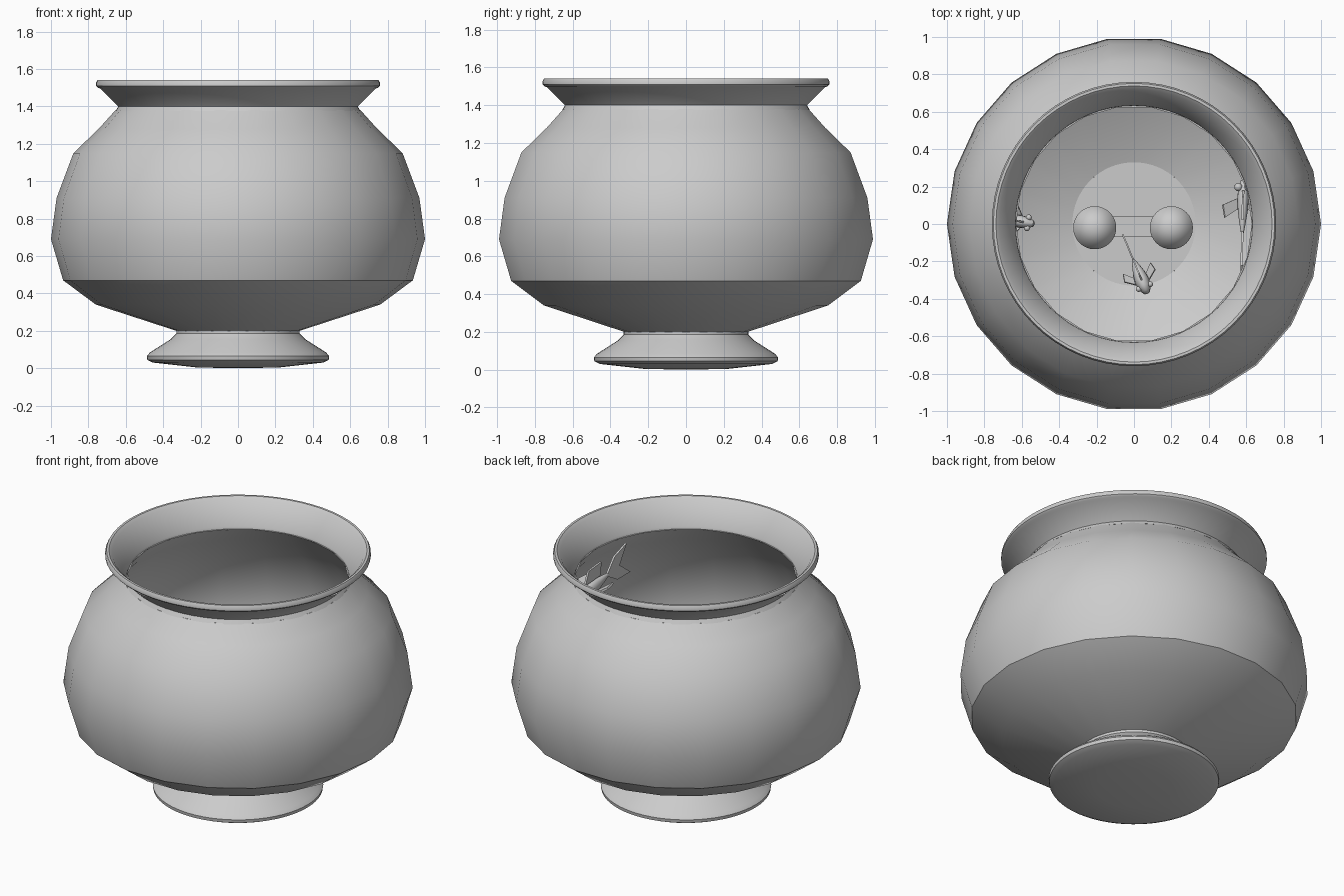
import bpy, bmesh
from math import sin, cos, pi, radians
from mathutils import Matrix, Vector

cube = bpy.data.objects.get("Cube")
if cube:
    bpy.data.objects.remove(cube, do_unlink=True)

grey = bpy.data.materials.new("plain_grey")
grey.use_nodes = True
GREY = (0.6, 0.6, 0.6, 1)
grey.diffuse_color = GREY
grey.node_tree.nodes["Principled BSDF"].inputs["Base Color"].default_value = GREY


def finish(name, bm, angle=30):
    """Turn a bmesh into an object, smooth except at sharp edges."""
    bmesh.ops.recalc_face_normals(bm, faces=bm.faces)
    for f in bm.faces:
        f.smooth = True
    for e in bm.edges:
        e.smooth = e.calc_face_angle(0) < radians(angle)
    mesh = bpy.data.meshes.new(name)
    bm.to_mesh(mesh)
    bm.free()
    mesh.materials.append(grey)
    obj = bpy.data.objects.new(name, mesh)
    bpy.context.collection.objects.link(obj)
    return obj


def lathe(bm, profile, sides, matrix=Matrix(), closed=False):
    """Revolve (radius, height) points around z; zero radius gives a pole."""
    rings = []
    for r, z in profile:
        n = sides if r > 0 else 1
        rings.append([bm.verts.new(matrix @ Vector((r * cos(2 * pi * i / sides),
                                                    r * sin(2 * pi * i / sides), z)))
                      for i in range(n)])
    pairs = list(zip(rings, rings[1:]))
    if closed:
        pairs.append((rings[-1], rings[0]))
    for a, b in pairs:
        for i in range(sides):
            j = (i + 1) % sides
            quad = [a[i % len(a)], a[j % len(a)], b[j % len(b)], b[i % len(b)]]
            bm.faces.new(list(dict.fromkeys(quad)))


def plate(bm, points, matrix, thick=0.006):
    """Thin fin outlined in the local xz plane."""
    sides = [[bm.verts.new(matrix @ Vector((x, y, z))) for x, z in points]
             for y in (-thick / 2, thick / 2)]
    for s in sides:
        bm.faces.new(s)
    for i in range(len(points)):
        j = (i + 1) % len(points)
        bm.faces.new((sides[0][i], sides[0][j], sides[1][j], sides[1][i]))


# Bowl: faceted outer wall, flat neck ring, inner wall and floor
bm = bmesh.new()
lathe(bm, [(0.33, 0.2), (0.76, 0.34), (0.935, 0.47), (1, 0.69), (0.97, 0.91),
           (0.88, 1.15), (0.745, 1.28), (0.655, 1.38), (0.63, 1.38), (0.7, 1.28),
           (0.84, 1.13), (0.93, 0.9), (0.96, 0.69), (0.9, 0.49), (0.74, 0.37),
           (0.33, 0.22)], 22)
finish("bowl", bm)

# Flared rim with a rounded bead
bm = bmesh.new()
lathe(bm, [(0.655, 1.375), (0.64, 1.4), (0.735, 1.495), (0.75, 1.5), (0.76, 1.51),
           (0.76, 1.525), (0.752, 1.54), (0.738, 1.54), (0.72, 1.525),
           (0.635, 1.395), (0.632, 1.375)], 64, closed=True)
finish("rim", bm)

# Foot, whose top forms the middle of the floor
bm = bmesh.new()
lathe(bm, [(0, 0), (0.22, 0.004), (0.455, 0.03), (0.485, 0.045), (0.488, 0.065),
           (0.47, 0.085), (0.36, 0.155), (0.33, 0.185), (0.33, 0.222), (0, 0.222)], 64)
finish("foot", bm)

# Castle: two round towers with cone roofs
for side, x in (("left", 0.2), ("right", -0.21)):
    at = Matrix.Translation((x, -0.02, 0))
    bm = bmesh.new()
    lathe(bm, [(0, 0.215), (0.085, 0.215), (0.085, 0.55), (0, 0.55)], 32, at)
    finish(side + "_tower", bm)
    bm = bmesh.new()
    lathe(bm, [(0, 0.54), (0.115, 0.54), (0, 0.76)], 32, at)
    finish(side + "_tower_roof", bm)

# Castle wall with an arched gateway
bm = bmesh.new()
arch = [(0.07 * cos(pi * i / 10), 0.33 + 0.07 * sin(pi * i / 10)) for i in range(11)]
outline = [(0.07, 0.215)] + arch + [(-0.07, 0.215), (-0.17, 0.215), (-0.17, 0.46),
                                    (0.17, 0.46), (0.17, 0.215)]
plate(bm, outline, Matrix.Translation((0, -0.015, 0)), 0.11)
finish("castle_wall", bm)


def fish(name, head, tail, size=1.0):
    """Fish with head along local +x, placed between two points."""
    head, tail = Vector(head), Vector(tail)
    fwd = (head - tail).normalized()
    side = Vector((0, 0, 1)).cross(fwd).normalized()
    up = fwd.cross(side)
    place = Matrix((fwd, side, up)).transposed().to_4x4()
    place.translation = head
    place = place @ Matrix.Scale((head - tail).length, 4)
    bm = bmesh.new()
    # Body, revolved about the swimming axis and squeezed sideways
    body = place @ Matrix.Diagonal((1, size, 1.4 * size, 1)) @ Matrix.Rotation(pi / 2, 4, "Y")
    lathe(bm, [(0, 0), (0.05, -0.02), (0.09, -0.1), (0.105, -0.22), (0.09, -0.36),
               (0.055, -0.5), (0.02, -0.62), (0, -0.66)], 16, body)
    # Forked tail and back fin
    plate(bm, [(-0.56, 0), (-0.75, 0.16), (-1, 0.2), (-0.82, 0),
               (-1, -0.2), (-0.75, -0.16)], place, 0.025)
    plate(bm, [(-0.15, 0.11), (-0.25, 0.26), (-0.5, 0.24), (-0.45, 0.08)], place, 0.025)
    # Mirrored side fins and bulging eyes
    for s in (-1, 1):
        fin = place @ Matrix.Translation((-0.2, s * 0.08 * size, -0.05)) \
            @ Matrix.Rotation(-s * radians(60), 4, "X")
        plate(bm, [(0, 0), (-0.1, 0.2), (-0.24, 0.17), (-0.12, 0)], fin, 0.025)
        bmesh.ops.create_uvsphere(
            bm, u_segments=12, v_segments=8, radius=0.045,
            matrix=place @ Matrix.Translation((-0.1, s * 0.09 * size, 0.05)))
    finish(name, bm, 40)


fish("front_fish", (0.07, -0.37, 0.85), (-0.05, -0.08, 0.72), 1.1)
fish("left_fish", (0.585, 0.24, 1.16), (0.575, -0.24, 1.25), 0.6)
fish("right_fish", (-0.53, 0, 0.78), (-0.88, 0.06, 0.74), 0.9)
